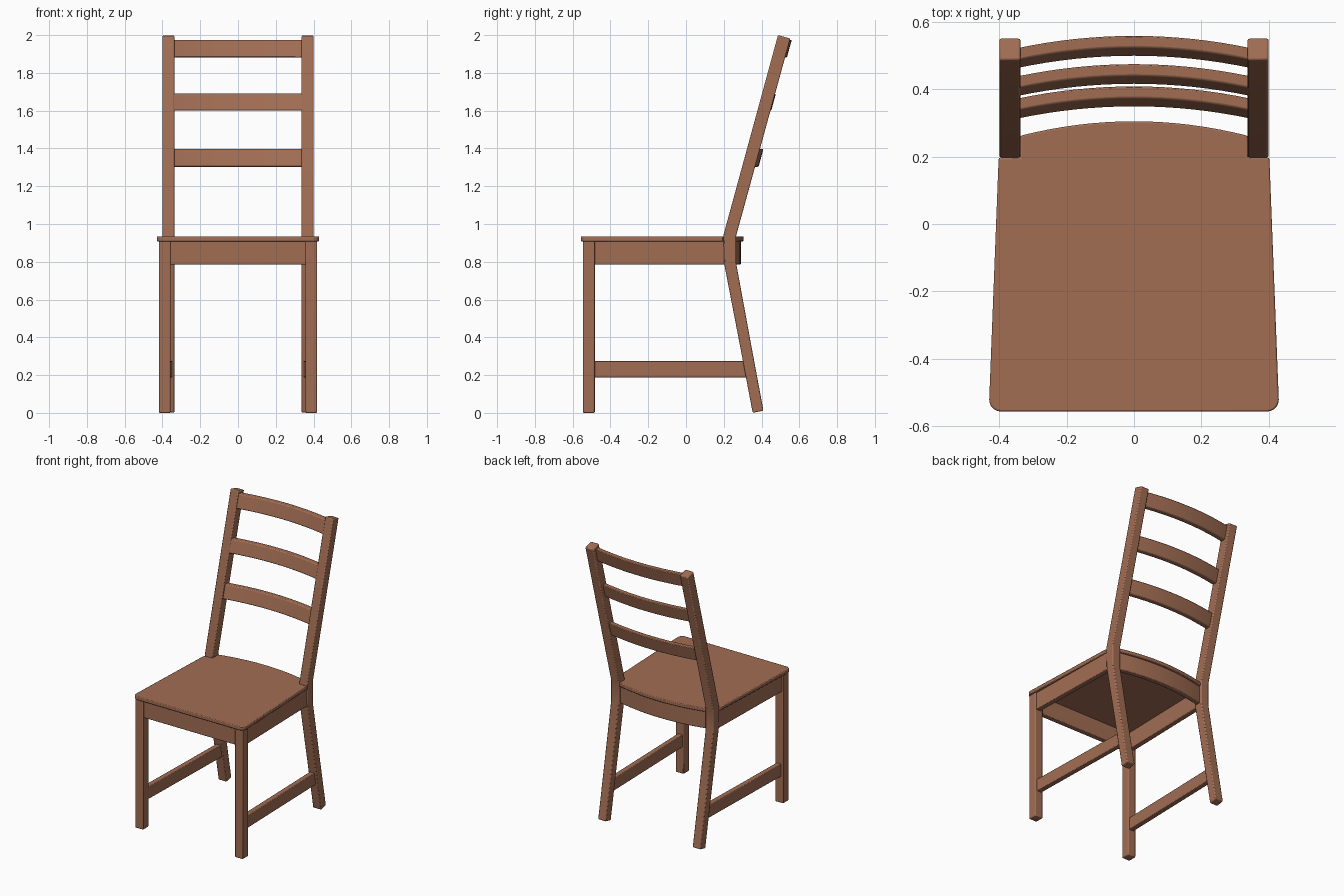
import bpy, bmesh, math
from mathutils import Vector

if "Cube" in bpy.data.objects:
    bpy.data.objects.remove(bpy.data.objects["Cube"])

wood = bpy.data.materials.new("warm_brown_wood")
wood.diffuse_color = (0.36, 0.155, 0.088, 1)
wood.use_nodes = True
wood.node_tree.nodes["Principled BSDF"].inputs["Base Color"].default_value = wood.diffuse_color


def finish(name, bm, bevel):
    bmesh.ops.recalc_face_normals(bm, faces=bm.faces)
    me = bpy.data.meshes.new(name)
    bm.to_mesh(me)
    bm.free()
    me.materials.append(wood)
    ob = bpy.data.objects.new(name, me)
    bpy.context.collection.objects.link(ob)
    if bevel:
        mod = ob.modifiers.new("soft_edges", 'BEVEL')
        mod.width, mod.segments = bevel, 2
        mod.limit_method, mod.angle_limit = 'ANGLE', math.radians(40)
    bpy.context.view_layer.objects.active = ob
    ob.select_set(True)
    bpy.ops.object.shade_smooth_by_angle(angle=math.radians(35))
    ob.select_set(False)
    return ob


def loft(name, rings, bevel=0.006):
    """Skin a row of matching closed cross-sections and cap both ends."""
    bm = bmesh.new()
    vr = [[bm.verts.new(p) for p in ring] for ring in rings]
    n = len(vr[0])
    for a, b in zip(vr, vr[1:]):
        for i in range(n):
            bm.faces.new((a[i], a[(i + 1) % n], b[(i + 1) % n], b[i]))
    bm.faces.new(vr[0])
    bm.faces.new(vr[-1])
    return finish(name, bm, bevel)


def beam(name, s, xf, xb, thick, yf, yb, z0, z1, lean=0.0):
    """Side beam running front to back; lean shifts the rear end's top in y."""
    rings = []
    for x, y, l in ((xf, yf, 0), (xb, yb, lean)):
        rings.append([(s * (x - thick / 2), y, z0), (s * (x + thick / 2), y, z0),
                      (s * (x + thick / 2), y + l, z1), (s * (x - thick / 2), y + l, z1)])
    return loft(name, rings, 0.004)


def curved_rail(name, half, y_back, z0, z1, sag, thick, slope):
    """Cross rail bowed backwards; y_back is the rear top edge at the middle."""
    rings = []
    low = (z1 - z0) * slope
    for i in range(17):
        t = i / 8 - 1
        y = y_back - sag * t * t
        x = half * t
        rings.append([(x, y, z1), (x, y - thick, z1),
                      (x, y - thick - low, z0), (x, y - low, z0)])
    return loft(name, rings, 0.005)


# Seat: tapered board, rounded front corners, bowed back, notched for the posts
half = []
for i in range(6):
    a = -math.pi / 2 + i / 5 * math.pi / 2
    half.append((0.395 + 0.035 * math.cos(a), -0.522 + 0.035 * math.sin(a)))
half += [(0.402, 0.197), (0.338, 0.197)]
half += [(0.338 * (1 - i / 8), 0.305 - 0.043 * (1 - i / 8) ** 2) for i in range(8)]
outline = half + [(0, 0.305)] + [(-x, y) for x, y in reversed(half)]
loft("seat", [[(x, y, z) for x, y in outline] for z in (0.908, 0.934)], 0.005)

# Rear post side profile (front edge up, then back edge down)
post = [(0.353, 0.0), (0.285, 0.36), (0.202, 0.79), (0.198, 0.94), (0.487, 2.0),
        (0.552, 1.982), (0.266, 0.94), (0.266, 0.79), (0.345, 0.36), (0.410, 0.012)]

for s, side in ((-1, "left"), (1, "right")):
    # Front legs
    loft(side + "_front_leg",
         [[(s * x, y, z) for x, y in ((0.357, -0.546), (0.419, -0.546),
                                      (0.419, -0.483), (0.357, -0.483))]
          for z in (0.0, 0.91)])
    # Rear leg and back post in one bent piece
    loft(side + "_rear_post",
         [[(s * x, y, z) for y, z in post] for x in (0.337, 0.4)])
    # Side apron under the seat and low side stretcher
    beam(side + "_side_apron", s, 0.392, 0.376, 0.036, -0.50, 0.225, 0.786, 0.91)
    beam(side + "_side_stretcher", s, 0.385, 0.365, 0.036, -0.50, 0.325, 0.187, 0.275, -0.017)

# Front apron and bowed rear apron
loft("front_apron", [[(x, -0.536, 0.786), (x, -0.500, 0.786),
                      (x, -0.500, 0.91), (x, -0.536, 0.91)] for x in (-0.37, 0.37)], 0.004)
curved_rail("rear_apron", 0.345, 0.291, 0.786, 0.91, 0.043, 0.034, 0.0)

# Three bowed back slats
for name, y, z0, z1 in (("lower_slat", 0.410, 1.303, 1.397),
                        ("middle_slat", 0.476, 1.600, 1.690),
                        ("top_slat", 0.560, 1.882, 1.975)):
    curved_rail(name, 0.345, y, z0, z1, 0.036, 0.036, 0.275)
